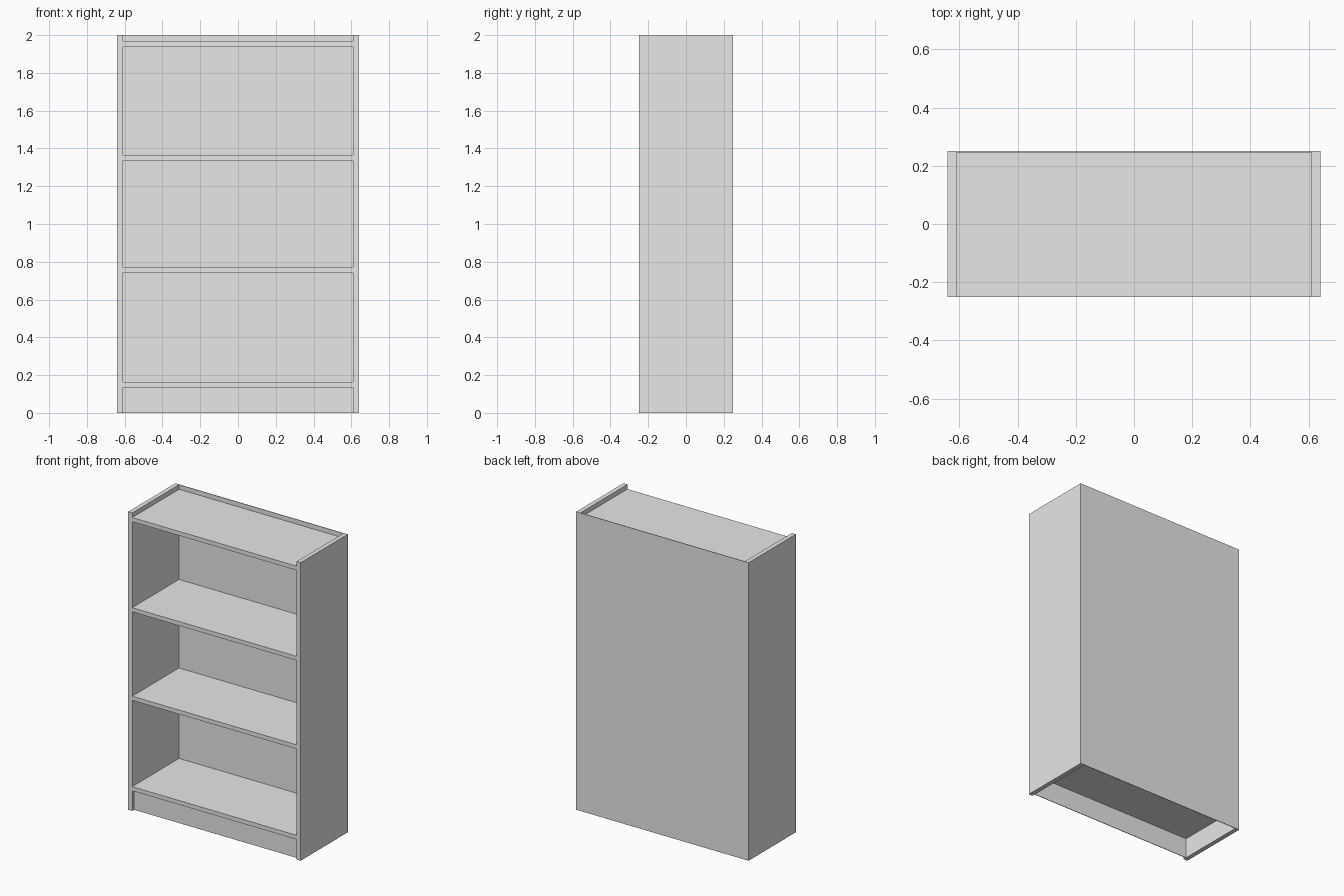
import bpy
import bmesh

cube = bpy.data.objects.get("Cube")
if cube:
    bpy.data.objects.remove(cube, do_unlink=True)

# Overall sizes
HALF_W, INNER_W, HALF_D, HEIGHT = 0.64, 0.61, 0.25, 2.0
SHEET = 0.004          # thickness of the back and kick sheets
BOARD = 0.028          # shelf thickness

grey = bpy.data.materials.new("light_grey")
grey.diffuse_color = (0.8, 0.8, 0.8, 1)
grey.use_nodes = True
grey.node_tree.nodes["Principled BSDF"].inputs["Base Color"].default_value = (0.8, 0.8, 0.8, 1)


def box(name, x, y, z):
    """Add a box spanning the given (min, max) ranges."""
    bm = bmesh.new()
    bmesh.ops.create_cube(bm, size=1)
    for v in bm.verts:
        v.co = [r[0] if c < 0 else r[1] for c, r in zip(v.co, (x, y, z))]
    mesh = bpy.data.meshes.new(name)
    bm.to_mesh(mesh)
    bm.free()
    mesh.materials.append(grey)
    obj = bpy.data.objects.new(name, mesh)
    bpy.context.collection.objects.link(obj)
    return obj


# Side panels
back_y = HALF_D - SHEET
box("left_side_panel", (INNER_W, HALF_W), (-HALF_D, back_y), (0, HEIGHT))
box("right_side_panel", (-HALF_W, -INNER_W), (-HALF_D, back_y), (0, HEIGHT))

# Full-size back sheet
box("back_panel", (-HALF_W, HALF_W), (back_y, HALF_D), (0, HEIGHT))

# Shelves, listed by the height of their top face
shelves = {"bottom_shelf": 0.163, "lower_shelf": 0.77,
           "upper_shelf": 1.364, "top_shelf": 1.969}
for name, top in shelves.items():
    box(name, (-INNER_W, INNER_W), (-HALF_D, back_y), (top - BOARD, top))

# Kick board, set back slightly under the bottom shelf
kick_y = -HALF_D + 0.02
box("kick_board", (-INNER_W, INNER_W), (kick_y, kick_y + SHEET),
    (0, shelves["bottom_shelf"] - BOARD))
